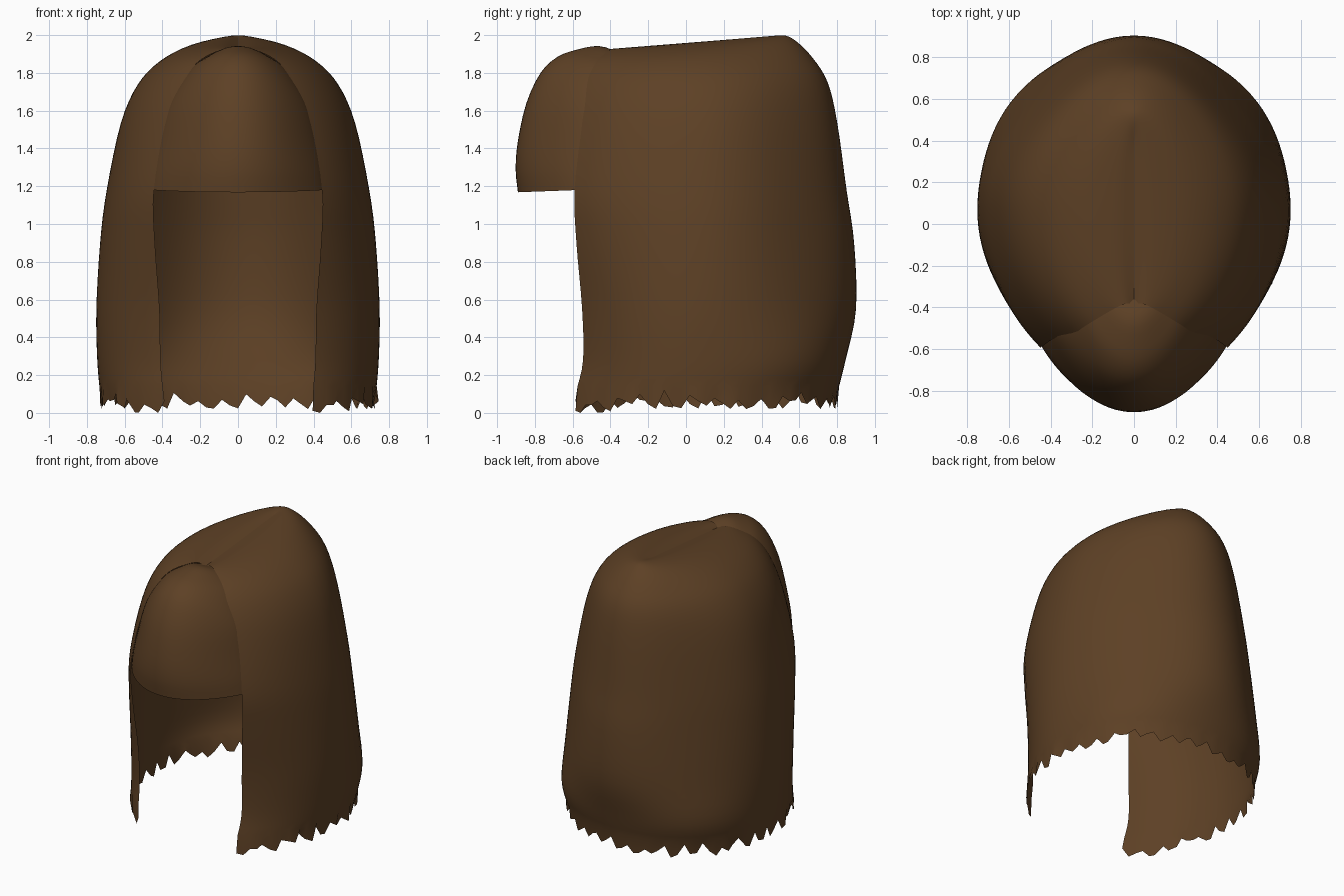
import bpy, math, random
from mathutils import Vector

random.seed(7)
cube = bpy.data.objects.get("Cube")
if cube:
    bpy.data.objects.remove(cube)

brown = bpy.data.materials.new("dark brown hair")
brown.use_nodes = True
brown.diffuse_color = (0.11, 0.052, 0.0185, 1)
bsdf = brown.node_tree.nodes["Principled BSDF"]
bsdf.inputs["Base Color"].default_value = brown.diffuse_color
bsdf.inputs["Roughness"].default_value = 0.8


def refine(rows, steps):
    """Smooth curve through the key rows (Catmull-Rom)."""
    keys = [Vector(r) for r in rows]
    keys = [2 * keys[0] - keys[1]] + keys + [2 * keys[-1] - keys[-2]]
    out = []
    for a, b, c, d in zip(keys, keys[1:], keys[2:], keys[3:]):
        for i in range(steps):
            t = i / steps
            out.append(b + (c - a) * t / 2 + (2 * a - 5 * b + 4 * c - d) * t * t / 2
                       + (3 * b - a - 3 * c + d) * t ** 3 / 2)
    return out + [keys[-2]]


def sheet(name, grid):
    """Smooth open surface through a grid of points."""
    n = len(grid[0])
    faces = [(r * n + c, r * n + c + 1, r * n + n + c + 1, r * n + n + c)
             for r in range(len(grid) - 1) for c in range(n - 1)]
    mesh = bpy.data.meshes.new(name)
    mesh.from_pydata([p for row in grid for p in row], [], faces)
    mesh.materials.append(brown)
    mesh.shade_smooth()
    obj = bpy.data.objects.new(name, mesh)
    bpy.context.collection.objects.link(obj)
    return obj


# Main hair: front edge z, x, y / half width / back y, z / back corner fullness
hair_rows = [
    (1.91, 0, -.38, 0, .40, 1.982, 0),
    (1.928, .05, -.385, .10, .51, 1.999, 0),
    (1.91, .12, -.42, .26, .58, 1.97, -.02),
    (1.85, .22, -.48, .41, .67, 1.88, -.04),
    (1.73, .30, -.53, .53, .75, 1.75, -.05),
    (1.53, .385, -.55, .62, .80, 1.54, -.06),
    (1.18, .445, -.59, .695, .85, 1.18, -.06),
    (.90, .44, -.58, .73, .89, .90, -.06),
    (.55, .415, -.55, .75, .90, .55, -.03),
    (.28, .41, -.545, .745, .845, .28, .035),
    (.10, .395, -.585, .73, .80, .10, .02),
]
HALF = 44
MID = .07


def hair_contour(row):
    zf, xf, yf, width, yb, zb, full = row
    start = math.acos(min(xf / width, 1)) if width > .001 else math.pi / 3
    points = []
    for j in range(-HALF, HALF + 1):
        side = -1 if j < 0 else 1
        a = math.pi / 2 - (math.pi / 2 + start) * abs(j) / HALF
        swell = 1 + full * math.sin(2 * a) ** 2 if a > 0 else 1
        x = side * width * math.cos(a) * swell
        if a > 0:
            y = MID + (yb - MID) * math.sin(a) * swell
        else:
            y = MID + (yf - MID) * math.sin(-a) / math.sin(start)
        z = zf + (zb - zf) * (y - yf) / (yb - yf)
        points.append(Vector((x, y, z)))
    return points


grid = [hair_contour(r) for r in refine(hair_rows, 4)]

# Ragged tips along the lower edge
for j, p in enumerate(grid[-1]):
    edge = abs(j - HALF) / HALF
    tooth = random.uniform(.02, .07) if j % 3 else random.uniform(.06, .13)
    p.z = tooth - (.02 if edge > .85 else 0)
    p.x *= random.uniform(.98, 1.02)
for end in (1, -2):
    grid[-1][end].z = 0
sheet("hair_shell", grid)

# Fringe: side edge x, y, z / centre y, z, from crown to brow
fringe_rows = [
    (.03, -.35, 1.912, -.36, 1.912),
    (.10, -.39, 1.912, -.46, 1.942),
    (.17, -.43, 1.88, -.57, 1.925),
    (.24, -.47, 1.83, -.68, 1.885),
    (.315, -.51, 1.72, -.77, 1.80),
    (.37, -.53, 1.60, -.845, 1.64),
    (.415, -.54, 1.42, -.89, 1.44),
    (.44, -.56, 1.28, -.902, 1.29),
    (.45, -.57, 1.18, -.89, 1.168),
]


def fringe_contour(row):
    xe, ye, ze, yc, zc = row
    points = []
    for j in range(-16, 17):
        a = math.pi / 2 * j / 16
        c = max(math.cos(a), 0) ** 1.75
        points.append((xe * math.sin(a), ye + (yc - ye) * c, ze + (zc - ze) * c))
    return points


sheet("fringe", [fringe_contour(r) for r in refine(fringe_rows, 3)])
